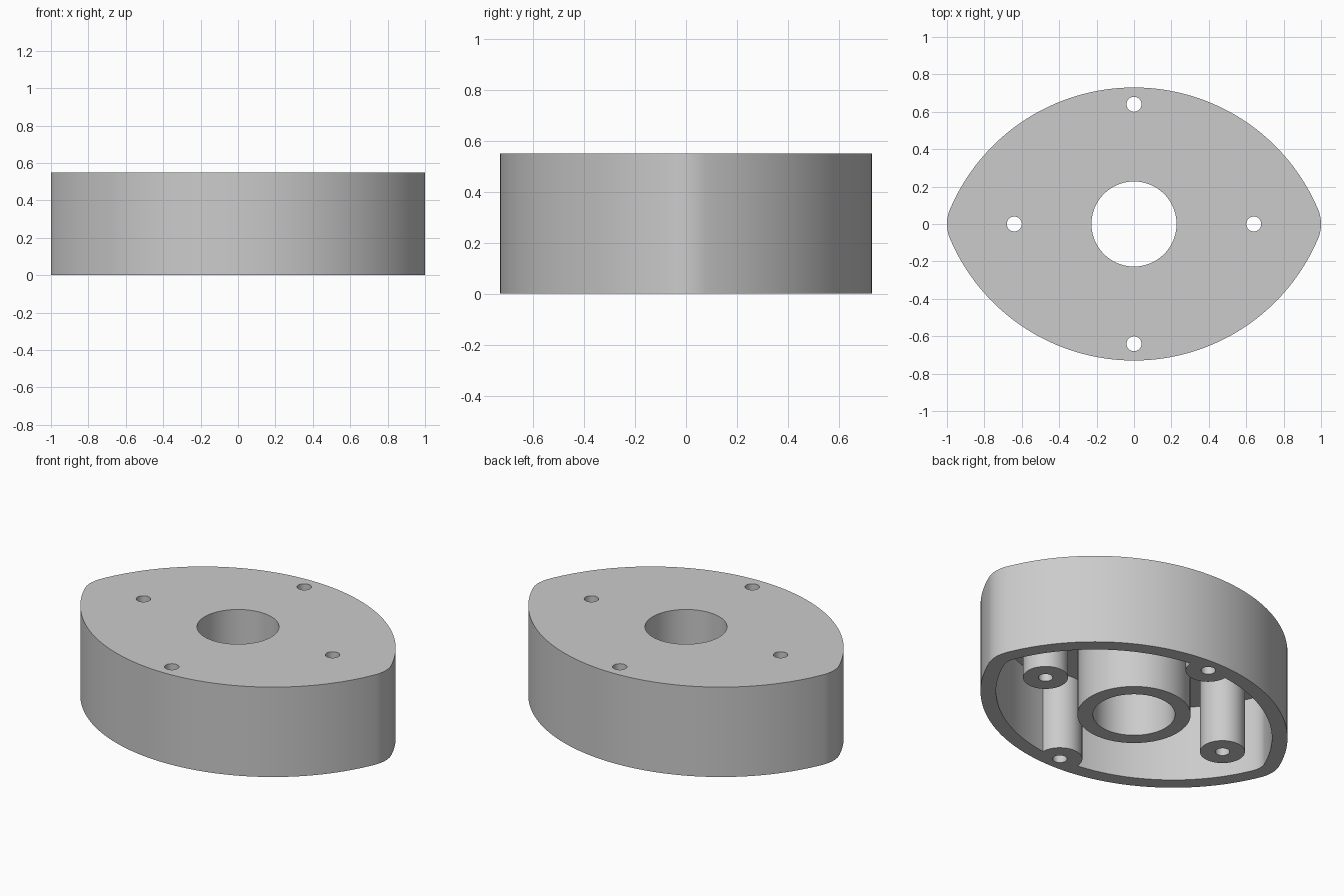
import bpy, bmesh, math

cube = bpy.data.objects.get("Cube")
if cube:
    bpy.data.objects.remove(cube, do_unlink=True)

HEIGHT, WALL = 0.55, 0.086
HALF_DEPTH, TIP_R = 0.73, 0.2
HUB_R, BORE_R = 0.314, 0.2275
POST_R, SCREW_R, POST_DIST = 0.125, 0.04, 0.64

grey = bpy.data.materials.new("light grey")
grey.use_nodes = True
grey.diffuse_color = (0.6, 0.6, 0.6, 1)
grey.node_tree.nodes["Principled BSDF"].inputs["Base Color"].default_value = (0.6, 0.6, 0.6, 1)


def arc(cx, cy, r, start, end, n):
    """Points along an arc, leaving out the last one."""
    return [(cx + r * math.cos(start + (end - start) * i / n),
             cy + r * math.sin(start + (end - start) * i / n)) for i in range(n)]


def circle(cx, cy, r, n=48):
    return arc(cx, cy, r, 0, 2 * math.pi, n)


def lens(inset):
    """Two broad arcs joined by tangent rounded tips, moved inwards by inset."""
    tip_x = 1 - TIP_R
    c = (tip_x ** 2 - (HALF_DEPTH - TIP_R) ** 2) / (2 * (HALF_DEPTH - TIP_R))
    a = math.atan2(c, tip_x)
    big, small = HALF_DEPTH + c - inset, TIP_R - inset
    return (arc(tip_x, 0, small, -a, a, 12)
            + arc(0, -c, big, a, math.pi - a, 64)
            + arc(-tip_x, 0, small, math.pi - a, math.pi + a, 12)
            + arc(0, c, big, math.pi + a, 2 * math.pi - a, 64))


def prism(name, outline, z0, z1):
    bm = bmesh.new()
    face = bm.faces.new([bm.verts.new((x, y, z0)) for x, y in outline])
    new = bmesh.ops.extrude_face_region(bm, geom=[face])["geom"]
    bmesh.ops.translate(bm, vec=(0, 0, z1 - z0),
                        verts=[v for v in new if isinstance(v, bmesh.types.BMVert)])
    bmesh.ops.recalc_face_normals(bm, faces=bm.faces)
    mesh = bpy.data.meshes.new(name)
    bm.to_mesh(mesh)
    bm.free()
    mesh.materials.append(grey)
    ob = bpy.data.objects.new(name, mesh)
    bpy.context.collection.objects.link(ob)
    return ob


def cut(target, cutter):
    mod = target.modifiers.new("cut", "BOOLEAN")
    mod.operation, mod.solver, mod.object = "DIFFERENCE", "EXACT", cutter
    bpy.context.view_layer.objects.active = target
    bpy.ops.object.modifier_apply(modifier=mod.name)
    bpy.data.objects.remove(cutter, do_unlink=True)


posts = [(POST_DIST, 0), (0, POST_DIST), (-POST_DIST, 0), (0, -POST_DIST)]

# Hollow underside, which leaves the hub and the screw posts standing
cavity = prism("cavity_cutter", lens(WALL), -0.1, HEIGHT - WALL)
cut(cavity, prism("hub_core", circle(0, 0, HUB_R, 72), -0.2, 0.7))
for x, y in posts:
    cut(cavity, prism("post_core", circle(x, y, POST_R), -0.2, 0.7))

# Housing shell
housing = prism("housing", lens(0), 0, HEIGHT)
cut(housing, cavity)

# Central bore and screw holes, all the way through
cut(housing, prism("bore_cutter", circle(0, 0, BORE_R, 72), -0.2, 0.7))
for x, y in posts:
    cut(housing, prism("screw_cutter", circle(x, y, SCREW_R, 32), -0.2, 0.7))

bpy.ops.object.select_all(action="DESELECT")
housing.select_set(True)
bpy.context.view_layer.objects.active = housing
bpy.ops.object.shade_smooth_by_angle(angle=math.radians(30))
